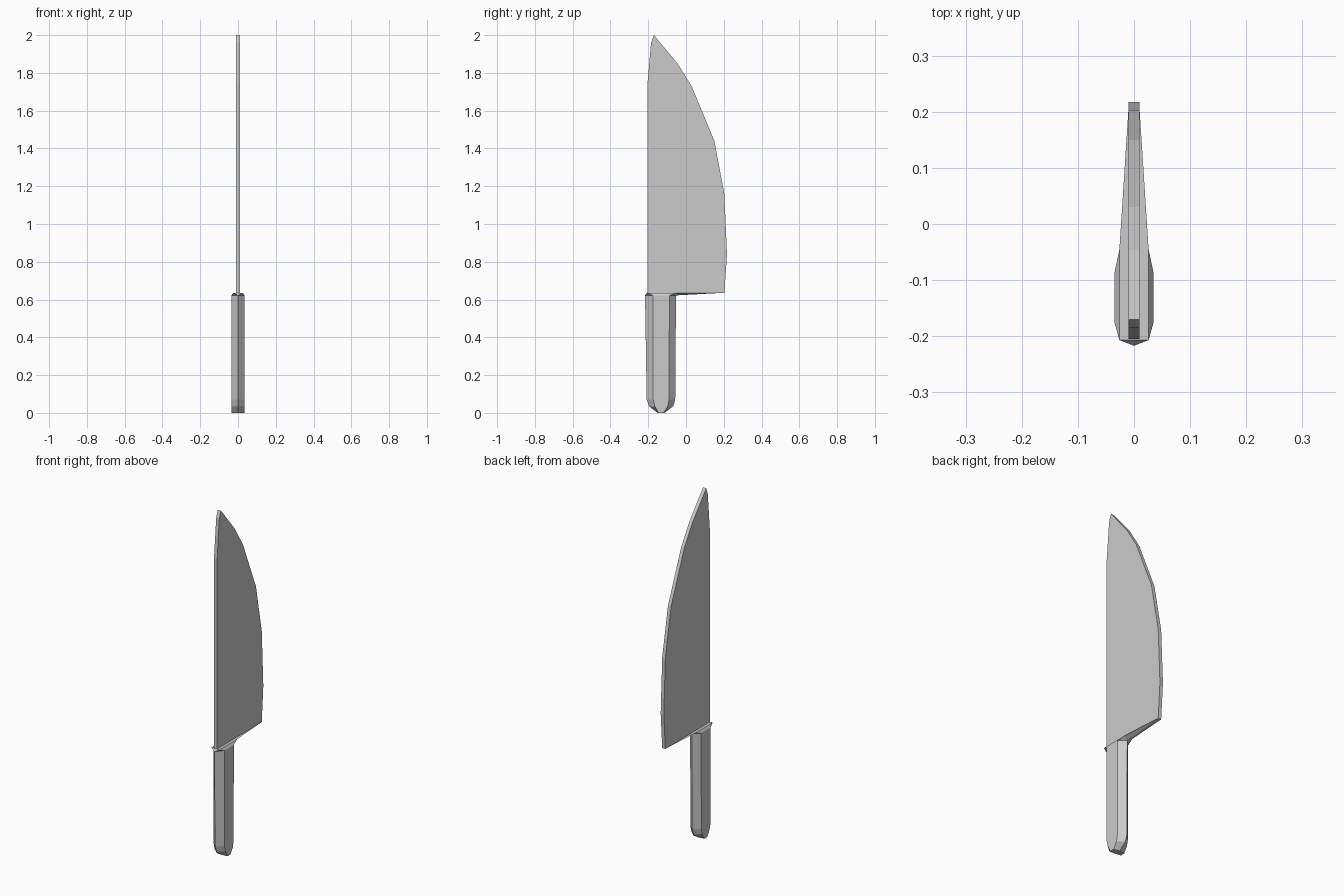
import bpy, bmesh

if "Cube" in bpy.data.objects:
    bpy.data.objects.remove(bpy.data.objects["Cube"])


def build(name, fill):
    bm = bmesh.new()
    fill(bm)
    bmesh.ops.recalc_face_normals(bm, faces=bm.faces)
    mesh = bpy.data.meshes.new(name)
    bm.to_mesh(mesh)
    bm.free()
    obj = bpy.data.objects.new(name, mesh)
    bpy.context.collection.objects.link(obj)
    return obj


# Blade: curved side profile (y, z) extruded through the thickness
BLADE = [(-0.205, 0.63), (0.203, 0.635), (0.217, 0.84), (0.203, 1.16),
         (0.15, 1.44), (0.03, 1.73), (-0.045, 1.85), (-0.17, 2.0),
         (-0.185, 1.96), (-0.205, 1.73)]


def blade(bm):
    face = bm.faces.new([bm.verts.new((-0.01, y, z)) for y, z in BLADE])
    ext = bmesh.ops.extrude_face_region(bm, geom=[face])
    moved = [v for v in ext["geom"] if isinstance(v, bmesh.types.BMVert)]
    bmesh.ops.translate(bm, verts=moved, vec=(0.02, 0, 0))


# Handle: hexagonal rings (z, back ridge, side back, side front, front ridge)
RINGS = [(0.0, -0.150, -0.145, -0.119, -0.114),
         (0.035, -0.196, -0.165, -0.097, -0.068),
         (0.07, -0.208, -0.174, -0.090, -0.057),
         (0.622, -0.217, -0.175, -0.088, -0.053)]
HALF = 0.035


def hexagon(bm, z, a, b, c, d):
    pts = [(0, a), (HALF, b), (HALF, c), (0, d), (-HALF, c), (-HALF, b)]
    return [bm.verts.new((x, y, z)) for x, y in pts]


def handle(bm):
    rings = [hexagon(bm, *r) for r in RINGS]
    for lo, hi in zip(rings, rings[1:]):
        for i in range(6):
            j = (i + 1) % 6
            bm.faces.new((lo[i], lo[j], hi[j], hi[i]))
    bm.faces.new(rings[0])
    bm.faces.new(rings[-1])


# Bolster: blends the handle's hexagon into a wedge running to the blade heel
def bolster(bm):
    h = hexagon(bm, *RINGS[-1])
    top = [(0.026, -0.207), (0.026, -0.045), (0.01, 0.203)]
    r, l = ([bm.verts.new((s * x, y, 0.636)) for x, y in top] for s in (1, -1))
    for h1, h2, t in ((h[1], h[2], r), (h[5], h[4], l)):
        for f in ((h[0], h1, t[0]), (h1, h2, t[1], t[0]),
                  (h2, h[3], t[1]), (h[3], t[2], t[1])):
            bm.faces.new(f)
    bm.faces.new((h[0], r[0], l[0]))
    bm.faces.new((h[3], r[2], l[2]))
    bm.faces.new(r + l[::-1])
    bm.faces.new(h)


build("blade", blade)
build("handle", handle)
build("bolster", bolster)
